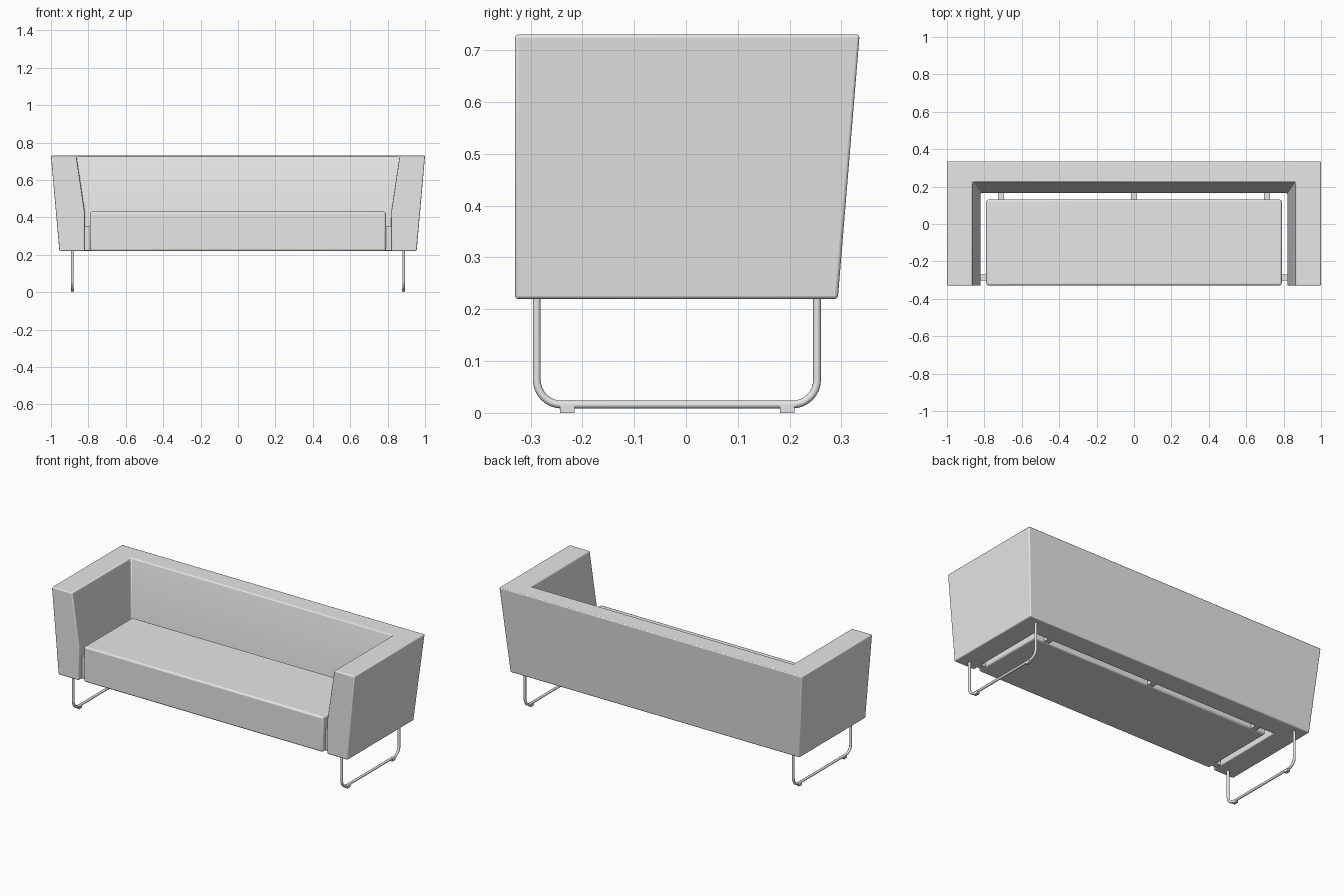
import bpy, bmesh, math
from mathutils import Vector

if "Cube" in bpy.data.objects:
    bpy.data.objects.remove(bpy.data.objects["Cube"], do_unlink=True)

grey = bpy.data.materials.new("plain_grey")
grey.use_nodes = True
grey.diffuse_color = (0.8, 0.8, 0.8, 1)
grey.node_tree.nodes["Principled BSDF"].inputs["Base Color"].default_value = (0.8, 0.8, 0.8, 1)


def finish(name, bm, bevel=0.0, segments=3):
    """Turn a bmesh into a named object with rounded edges."""
    bmesh.ops.recalc_face_normals(bm, faces=bm.faces)
    mesh = bpy.data.meshes.new(name)
    bm.to_mesh(mesh)
    bm.free()
    mesh.materials.append(grey)
    obj = bpy.data.objects.new(name, mesh)
    bpy.context.collection.objects.link(obj)
    if bevel:
        mod = obj.modifiers.new("rounded_edges", "BEVEL")
        mod.width = bevel
        mod.segments = segments
        mod.limit_method = "ANGLE"
        mod.angle_limit = math.radians(30)
    bpy.ops.object.select_all(action="DESELECT")
    obj.select_set(True)
    bpy.context.view_layer.objects.active = obj
    bpy.ops.object.shade_smooth_by_angle(angle=math.radians(35))
    return obj


def box(name, lo, hi, bevel=0.0):
    bm = bmesh.new()
    bmesh.ops.create_cube(bm, size=1)
    for v in bm.verts:
        v.co = Vector([l + (c + 0.5) * (h - l) for l, h, c in zip(lo, hi, v.co)])
    return finish(name, bm, bevel)


# Arms and backrest: one tapered section swept round a U with mitred corners
FRONT = -0.33
section = [  # side x, back y, height
    (0.955, 0.293, 0.22),
    (1.000, 0.335, 0.73),
    (0.865, 0.225, 0.73),
    (0.820, 0.165, 0.43),
    (0.820, 0.165, 0.22),
]
bm = bmesh.new()
stations = []
for sx, at_back in ((-1, False), (-1, True), (1, True), (1, False)):
    stations.append([bm.verts.new((sx * x, y if at_back else FRONT, z)) for x, y, z in section])
n = len(section)
for a, b in zip(stations, stations[1:]):
    for i in range(n):
        j = (i + 1) % n
        bm.faces.new((a[i], a[j], b[j], b[i]))
bm.faces.new(stations[0])
bm.faces.new(stations[-1])
finish("arms_and_backrest", bm, 0.006)

# Seat cushion
box("seat_cushion", (-0.79, -0.328, 0.22), (0.79, 0.13, 0.43), 0.01)

# Spacers joining the seat to the arms and backrest
for x, label in ((-0.71, "right"), (0, "middle"), (0.71, "left")):
    box("back_spacer_" + label, (x - 0.016, 0.12, 0.222), (x + 0.016, 0.17, 0.355))
for s, label in ((-1, "right"), (1, "left")):
    x0, x1 = sorted((s * 0.78, s * 0.825))
    box("side_spacer_" + label, (x0, -0.302, 0.222), (x1, -0.27, 0.355))


def leg_path():
    """Points of a U-shaped rail with rounded lower corners, as (y, z)."""
    y0, y1, z0, r = -0.288, 0.253, 0.016, 0.048
    pts = [(y0, 0.23)]
    for cy, start in ((y0 + r, 180), (y1 - r, 270)):
        for k in range(9):
            a = math.radians(start + 90 * k / 8)
            pts.append((cy + r * math.cos(a), z0 + r + r * math.sin(a)))
    return pts + [(y1, 0.23)]


# Sled legs of bent tube, each with two small floor pads
for s, label in ((-1, "right"), (1, "left")):
    x = s * 0.886
    path = leg_path()
    bm = bmesh.new()
    rings = []
    for i, (y, z) in enumerate(path):
        p, q = path[max(i - 1, 0)], path[min(i + 1, len(path) - 1)]
        t = Vector((0, q[0] - p[0], q[1] - p[1])).normalized()
        side = Vector((1, 0, 0))
        up = t.cross(side)
        ring = []
        for k in range(12):
            a = math.tau * k / 12
            ring.append(bm.verts.new(Vector((x, y, z)) + 0.0075 * (side * math.cos(a) + up * math.sin(a))))
        rings.append(ring)
    for a, b in zip(rings, rings[1:]):
        for k in range(12):
            j = (k + 1) % 12
            bm.faces.new((a[k], a[j], b[j], b[k]))
    bm.faces.new(rings[0])
    bm.faces.new(rings[-1])
    finish("sled_leg_" + label, bm)
    for y, end in ((-0.229, "front"), (0.195, "back")):
        box(f"floor_pad_{end}_{label}", (x - 0.008, y - 0.014, 0), (x + 0.008, y + 0.014, 0.016))
